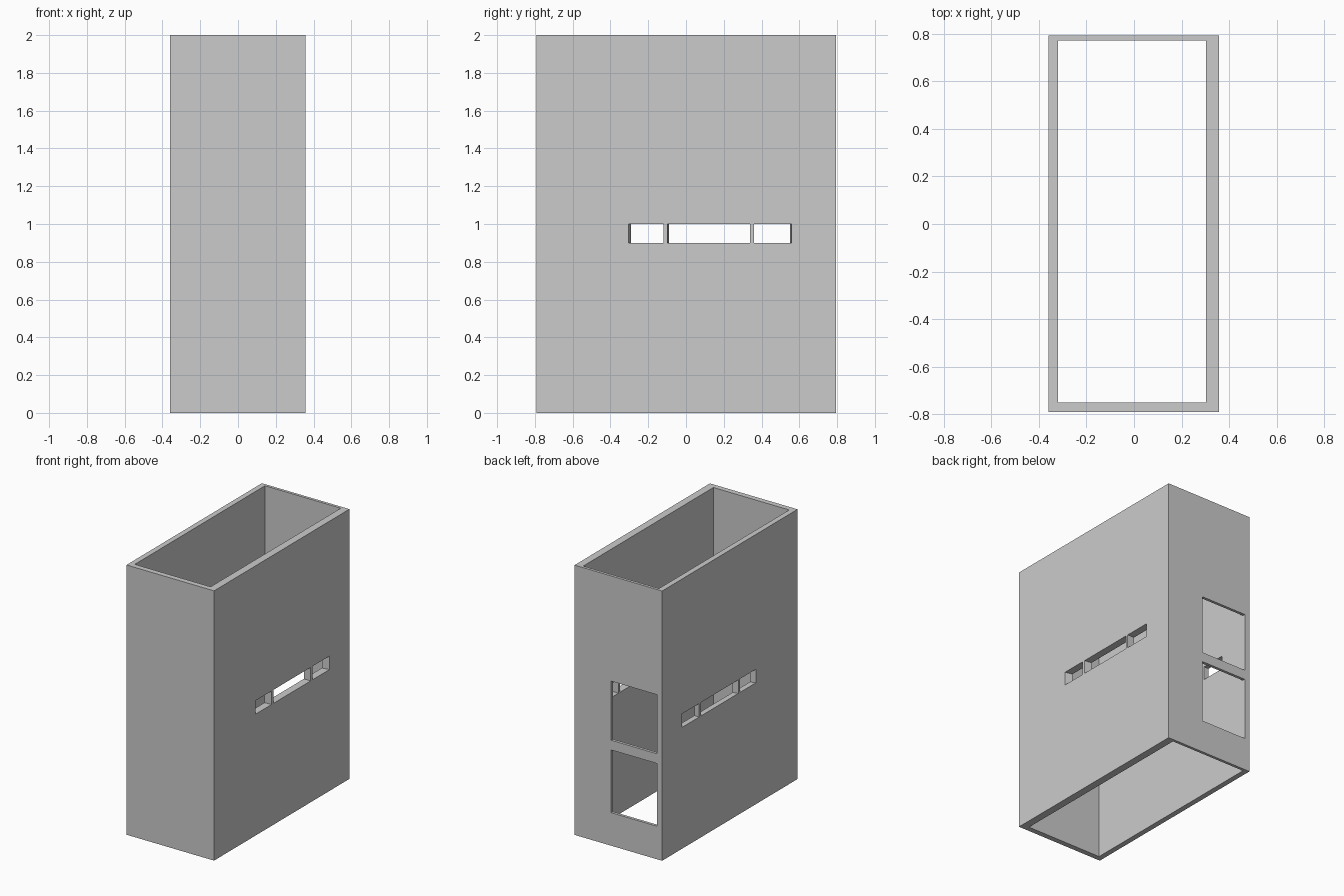
import bpy, bmesh

if "Cube" in bpy.data.objects:
    bpy.data.objects.remove(bpy.data.objects["Cube"])


def prism(name, outline, z0, z1):
    """Extrude a flat xy outline between two heights."""
    bm = bmesh.new()
    base = bm.faces.new([bm.verts.new((x, y, z0)) for x, y in outline])
    top = bmesh.ops.extrude_face_region(bm, geom=[base])["geom"]
    verts = [v for v in top if isinstance(v, bmesh.types.BMVert)]
    bmesh.ops.translate(bm, verts=verts, vec=(0, 0, z1 - z0))
    bmesh.ops.recalc_face_normals(bm, faces=bm.faces)
    mesh = bpy.data.meshes.new(name)
    bm.to_mesh(mesh)
    bm.free()
    obj = bpy.data.objects.new(name, mesh)
    bpy.context.collection.objects.link(obj)
    return obj


def box(name, x0, x1, y0, y1, z0, z1):
    return prism(name, [(x0, y0), (x1, y0), (x1, y1), (x0, y1)], z0, z1)


# Outer walls of the tower, open at top and bottom
walls = box("building_walls", -0.36, 0.358, -0.792, 0.794, 0, 2)
cutters = [box("hollow_cutter", -0.32, 0.302, -0.752, 0.773, -0.1, 2.1)]

# Slot windows through both long walls, with slightly splayed jambs
for a, b, splay_a, splay_b in [(-0.305, -0.12, 0.013, 0),
                               (-0.098, 0.34, 0.008, 0),
                               (0.36, 0.56, 0, 0.01)]:
    outline = [(-0.36, a), (-0.32, a + splay_a), (0.302, a + splay_a), (0.36, a),
               (0.4, a), (0.4, b), (0.36, b), (0.302, b - splay_b),
               (-0.32, b - splay_b), (-0.36, b), (-0.4, b), (-0.4, a)]
    cutters.append(prism("slot_cutter", outline, 0.9, 1.0))

# Two large openings in the back wall
for z0, z1 in [(0.245, 0.71), (0.782, 1.22)]:
    cutters.append(box("opening_cutter", -0.319, 0.058, 0.7, 0.9, z0, z1))

for cutter in cutters:
    cutter.hide_render = True
    cutter.hide_viewport = True
    cutter.display_type = 'WIRE'
    mod = walls.modifiers.new(cutter.name, 'BOOLEAN')
    mod.operation = 'DIFFERENCE'
    mod.solver = 'EXACT'
    mod.object = cutter
